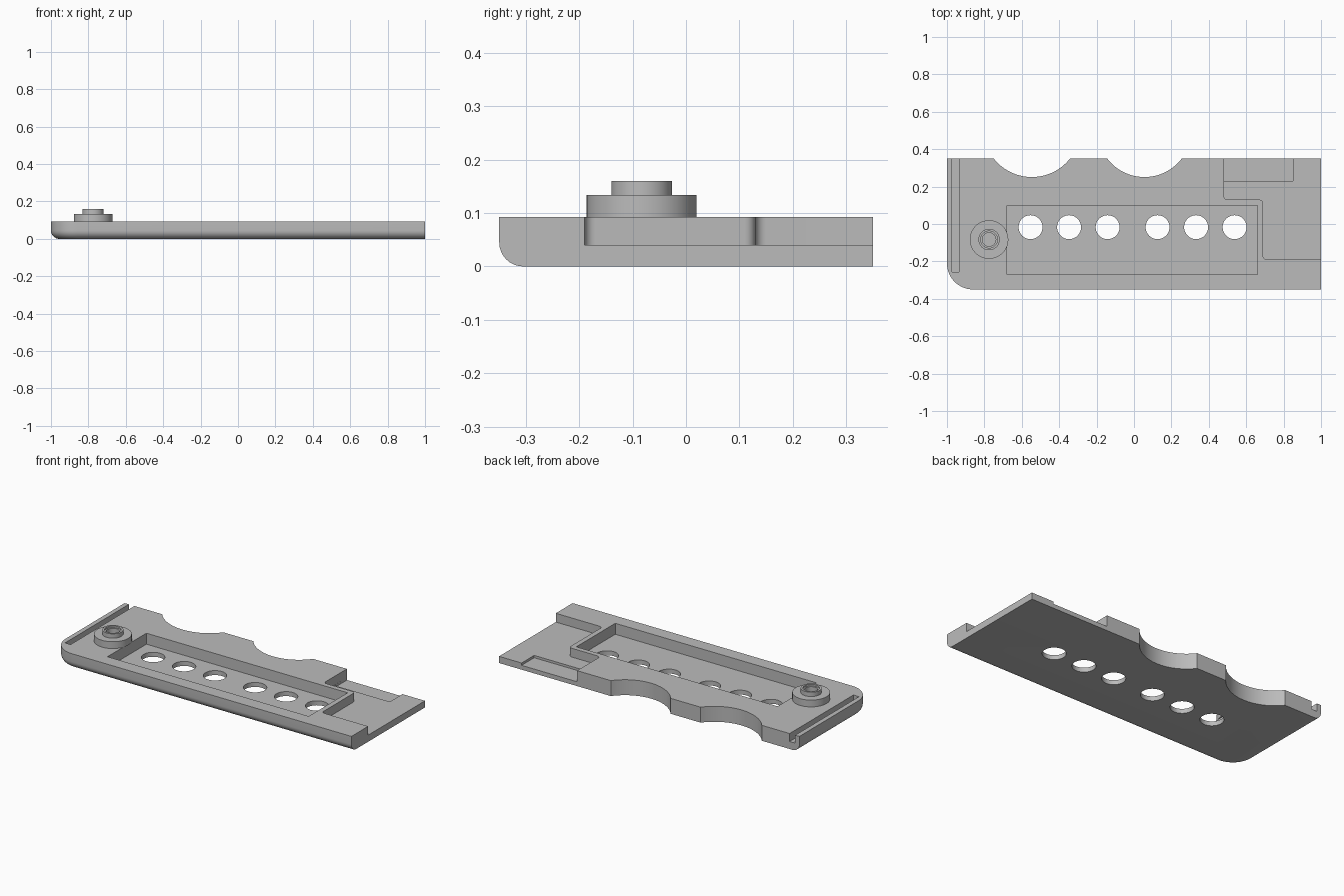
import bpy, bmesh, math
from mathutils import Vector

if "Cube" in bpy.data.objects:
    bpy.data.objects.remove(bpy.data.objects["Cube"])

grey = bpy.data.materials.new("plain_grey")
grey.use_nodes = True
COLOUR = (0.5, 0.5, 0.5, 1)
grey.diffuse_color = COLOUR
grey.node_tree.nodes["Principled BSDF"].inputs["Base Color"].default_value = COLOUR

TOP, LEDGE, POCKET = 0.093, 0.04, 0.027


def loft(name, rings, closed=False):
    """Skin stacked rings of equal length; cap the ends unless closed."""
    bm = bmesh.new()
    rows = [[bm.verts.new(p) for p in ring] for ring in rings]
    n = len(rows[0])
    pairs = list(zip(rows, rows[1:]))
    if closed:
        pairs.append((rows[-1], rows[0]))
    for a, b in pairs:
        for i in range(n):
            j = (i + 1) % n
            bm.faces.new((a[i], a[j], b[j], b[i]))
    if not closed:
        bm.faces.new(rows[0])
        bm.faces.new(rows[-1])
    bmesh.ops.recalc_face_normals(bm, faces=bm.faces)
    mesh = bpy.data.meshes.new(name)
    bm.to_mesh(mesh)
    bm.free()
    mesh.materials.append(grey)
    ob = bpy.data.objects.new(name, mesh)
    bpy.context.collection.objects.link(ob)
    return ob


def prism(name, outline, z0, z1):
    return loft(name, [[(x, y, z) for x, y in outline] for z in (z0, z1)])


def circle(cx, cy, r, n=64):
    return [(cx + r * math.cos(math.tau * i / n), cy + r * math.sin(math.tau * i / n))
            for i in range(n)]


def box(x0, x1, y0, y1):
    return [(x0, y0), (x1, y0), (x1, y1), (x0, y1)]


def fillet(points, radius, which, steps=6):
    """Round the right-angled corners whose indices are in which."""
    out = []
    for i, p in enumerate(points):
        if i not in which:
            out.append(p)
            continue
        p = Vector(p)
        a = (Vector(points[i - 1]) - p).normalized() * radius
        b = (Vector(points[(i + 1) % len(points)]) - p).normalized() * radius
        for k in range(steps + 1):
            t = math.pi / 2 * k / steps
            out.append(tuple(p + a * (1 - math.sin(t)) + b * (1 - math.cos(t))))
    return out


# Base plate: rounded front corner, underside rounded along front and outer end
def plate_ring(inset, z):
    outline = fillet(box(-1 + inset, 1, -0.35 + inset, 0.35), 0.14 - inset, {0}, 16)
    return [(x, y, z) for x, y in outline]


EDGE = 0.045
rings = []
for k in range(9):
    t = math.pi / 2 * k / 8
    rings.append(plate_ring(EDGE * (1 - math.sin(t)), EDGE * (1 - math.cos(t))))
rings.append(plate_ring(0, TOP))
plate = loft("base_plate", rings)

# Cutters: pocket, stepped ledge, shallow recess, end slot, scallops, holes
HIGH = 0.2
ledge = fillet([(0.48, 0.5), (0.48, 0.13), (0.69, 0.13), (0.69, -0.19), (1.1, -0.19), (1.1, 0.5)],
               0.02, {1, 2, 3})
cutters = [
    prism("pocket_cutter", box(-0.68, 0.66, -0.27, 0.1), POCKET, HIGH),
    prism("ledge_cutter", ledge, LEDGE, HIGH),
    prism("recess_cutter", box(0.4805, 0.85, 0.23, 0.5), LEDGE - 0.014, HIGH / 3),
    prism("slot_cutter", box(-0.972, -0.935, -0.257, 0.5), 0.045, HIGH),
]
for x, y, r in ((-0.546, 0.511, 0.26), (0.056, 0.501, 0.25)):
    cutters.append(prism("scallop_cutter", circle(x, y, r, 96), -0.1, HIGH))
for middle in (-0.347, 0.332):
    for step in (-1, 0, 1):
        cutters.append(prism("hole_cutter", circle(middle + step * 0.206, -0.017, 0.064, 48),
                             -0.1, HIGH))

bpy.context.view_layer.objects.active = plate
for cutter in cutters:
    cutter.hide_render = True
    mod = plate.modifiers.new("cut", "BOOLEAN")
    mod.operation = "DIFFERENCE"
    mod.solver = "EXACT"
    mod.object = cutter
    bpy.ops.object.modifier_apply(modifier=mod.name)
    bpy.data.objects.remove(cutter)

# Stepped round boss with a blind hole
profile = [(0.103, TOP), (0.103, 0.134), (0.057, 0.134), (0.057, 0.16),
           (0.045, 0.16), (0.045, 0.15), (0.036, 0.15), (0.036, 0.11)]
boss = loft("round_boss", [[(x, y, z) for x, y in circle(-0.775, -0.083, r)] for r, z in profile])

for ob in (plate, boss):
    bpy.ops.object.select_all(action="DESELECT")
    ob.select_set(True)
    bpy.context.view_layer.objects.active = ob
    bpy.ops.object.shade_smooth_by_angle(angle=math.radians(30))
